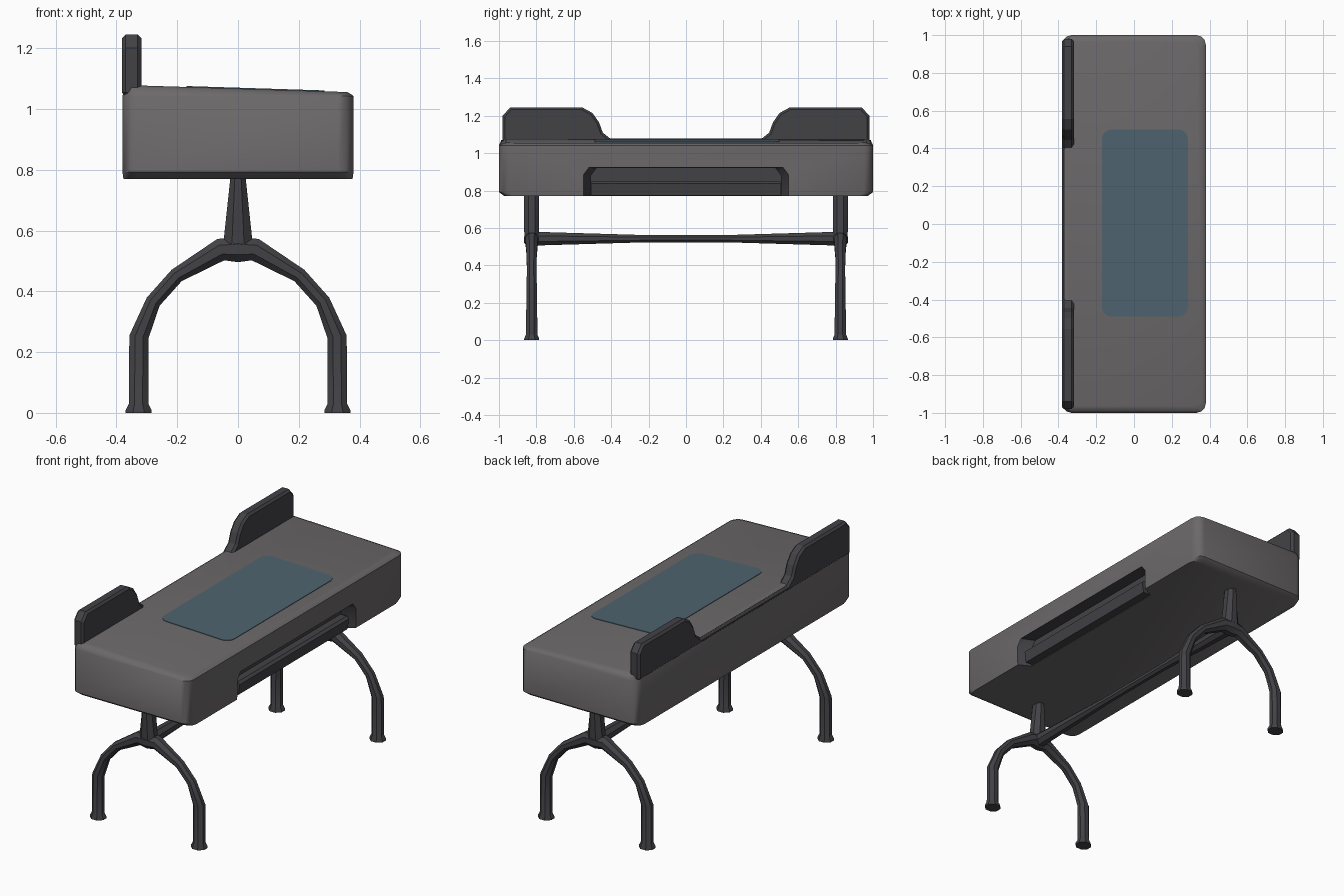
import bpy, bmesh, math
from mathutils import Vector

if "Cube" in bpy.data.objects:
    bpy.data.objects.remove(bpy.data.objects["Cube"])


def material(name, rgb):
    m = bpy.data.materials.new(name)
    m.diffuse_color = (*rgb, 1)
    m.use_nodes = True
    m.node_tree.nodes["Principled BSDF"].inputs["Base Color"].default_value = m.diffuse_color
    return m


GREY = material("warm grey", (0.150, 0.140, 0.143))
DARK = material("dark charcoal", (0.055, 0.054, 0.061))
BLUE = material("muted blue", (0.075, 0.125, 0.160))


def loft(name, rings, mat, smooth=None):
    """Skin a list of equal-length rings and cap both ends."""
    bm = bmesh.new()
    vs = [[bm.verts.new(p) for p in r] for r in rings]
    n = len(vs[0])
    for a, b in zip(vs, vs[1:]):
        for i in range(n):
            j = (i + 1) % n
            bm.faces.new((a[i], a[j], b[j], b[i]))
    bm.faces.new(vs[0][::-1])
    bm.faces.new(vs[-1])
    bmesh.ops.recalc_face_normals(bm, faces=bm.faces)
    me = bpy.data.meshes.new(name)
    bm.to_mesh(me)
    bm.free()
    ob = bpy.data.objects.new(name, me)
    bpy.context.collection.objects.link(ob)
    me.materials.append(mat)
    if smooth:
        activate(ob)
        bpy.ops.object.shade_smooth_by_angle(angle=math.radians(smooth))
    return ob


def activate(ob):
    bpy.ops.object.select_all(action='DESELECT')
    ob.select_set(True)
    bpy.context.view_layer.objects.active = ob


def apply_all(ob):
    activate(ob)
    for m in list(ob.modifiers):
        bpy.ops.object.modifier_apply(modifier=m.name)


def rounded(x0, x1, y0, y1, r, zf, seg=3):
    pts = []
    for cx, cy, a0 in ((x1 - r, y1 - r, 0), (x0 + r, y1 - r, 90),
                       (x0 + r, y0 + r, 180), (x1 - r, y0 + r, 270)):
        for k in range(seg + 1):
            a = math.radians(a0 + 90 * k / seg)
            x, y = cx + r * math.cos(a), cy + r * math.sin(a)
            pts.append((x, y, zf(x)))
    return pts


def top_z(x):
    return 1.067 - 0.012 * x / 0.38


# Desk body: rounded block with chamfered ends and slightly sloping top
def body_ring(ix, iy, zf):
    return rounded(-0.38 + ix, 0.38 - ix, -1 + iy, 1 - iy, 0.05, zf)


body = loft("desk_body", [
    body_ring(0.003, 0.03, lambda x: 0.77),
    body_ring(0, 0.0, lambda x: 0.792),
    body_ring(0, 0.0, lambda x: 1.042),
    body_ring(0.006, 0.012, lambda x: top_z(x) - 0.008),
    body_ring(0.02, 0.035, top_z)], GREY)
body.data.materials.append(DARK)

# Recess cut in the right side, open at the bottom
def slot(x, w, z):
    return [(x, -w, 0.70), (x, -w, z - 0.04), (x, -w + 0.03, z),
            (x, w - 0.03, z), (x, w, z - 0.04), (x, w, 0.70)]


cutter = loft("recess_cutter", [slot(0.31, 0.51, 0.92), slot(0.40, 0.56, 0.925)], DARK)
cutter.hide_render = True
mod = body.modifiers.new("recess", 'BOOLEAN')
mod.object = cutter
mod.operation = 'DIFFERENCE'
mod.solver = 'EXACT'
apply_all(body)
bpy.data.objects.remove(cutter)
for p in body.data.polygons:
    c = p.center
    p.material_index = int(0.29 < c.x < 0.374 and abs(c.y) < 0.57 and c.z < 0.93
                           and p.normal.z > -0.99 or
                           (0.29 < c.x < 0.374 and 0.9 < c.z < 0.93 and abs(c.y) < 0.57))
activate(body)
bpy.ops.object.shade_smooth_by_angle(angle=math.radians(40))

# Slide-out tray filling the lower recess
tray = [(0.305, 0.775), (0.355, 0.775), (0.365, 0.838), (0.35, 0.85), (0.305, 0.85)]
loft("drawer_tray", [[(x, y, z) for x, z in tray] for y in (-0.505, 0.505)], DARK)

# Blue desk pad
loft("desk_pad", [rounded(-0.17, 0.285, -0.49, 0.50, 0.05, lambda x, d=d: top_z(x) + d, 4)
                  for d in (-0.003, 0.003)], BLUE)

# Back rail with a raised, curved screen at each end
half = [(0.40, 1.074), (0.445, 1.11), (0.465, 1.165), (0.50, 1.215), (0.555, 1.245),
        (0.94, 1.245), (0.98, 1.20), (0.98, 1.042)]
outline = half + [(-y, z) for y, z in reversed(half)]
rail = loft("back_screen", [[(x, y, z) for y, z in outline] for x in (-0.382, -0.318)], DARK)
bev = rail.modifiers.new("edge", 'BEVEL')
bev.width = 0.012
bev.segments = 1
bev.limit_method = 'ANGLE'
bev.angle_limit = math.radians(60)
apply_all(rail)


# Octagonal sections for the frame
def octagon(center, u, v, a, b):
    c, u, v = Vector(center), Vector(u), Vector(v)
    return [c + u * a * math.cos(math.radians(22.5 + 45 * k)) * 1.08
            + v * b * math.sin(math.radians(22.5 + 45 * k)) * 1.08 for k in range(8)]


# Arch: x, z, section angle from horizontal, half thickness, half depth
arch = [(0.327, 0.0, 0, 0.043, 0.040), (0.327, 0.008, 0, 0.043, 0.040),
        (0.327, 0.03, 0, 0.032, 0.031), (0.326, 0.25, 8, 0.032, 0.028),
        (0.279, 0.366, 32, 0.025, 0.026), (0.202, 0.452, 48, 0.025, 0.027),
        (0.057, 0.537, 72, 0.037, 0.034)]
for label, y in (("front", -0.825), ("back", 0.825)):
    rings = [octagon((x, y, z), (math.cos(math.radians(t)), 0, math.sin(math.radians(t))),
                     (0, 1, 0), a, b) for x, z, t, a, b in arch]
    rings.append(octagon((0, y, 0.538), (0, 0, 1), (0, 1, 0), 0.042, 0.04))
    left = [[Vector((-p.x, p.y, p.z)) for p in r] for r in rings[:-1]]
    loft(label + "_leg_arch", rings + left[::-1], DARK, 25)
    # Tapered post up to the desk
    loft(label + "_post", [octagon((0, y, z), (1, 0, 0), (0, 1, 0), a, b) for z, a, b in
                           ((0.53, 0.055, 0.036), (0.58, 0.046, 0.04), (0.775, 0.025, 0.04))],
         DARK, 25)

# Stretcher between the arches, thinner in the middle
loft("stretcher_bar", [octagon((0, y, 0.543), (1, 0, 0), (0, 0, 1), a, b) for y, a, b in
                       ((-0.83, 0.04, 0.04), (-0.78, 0.036, 0.036), (-0.24, 0.022, 0.02),
                        (0.24, 0.022, 0.02), (0.78, 0.036, 0.036), (0.83, 0.04, 0.04))],
     DARK, 25)
